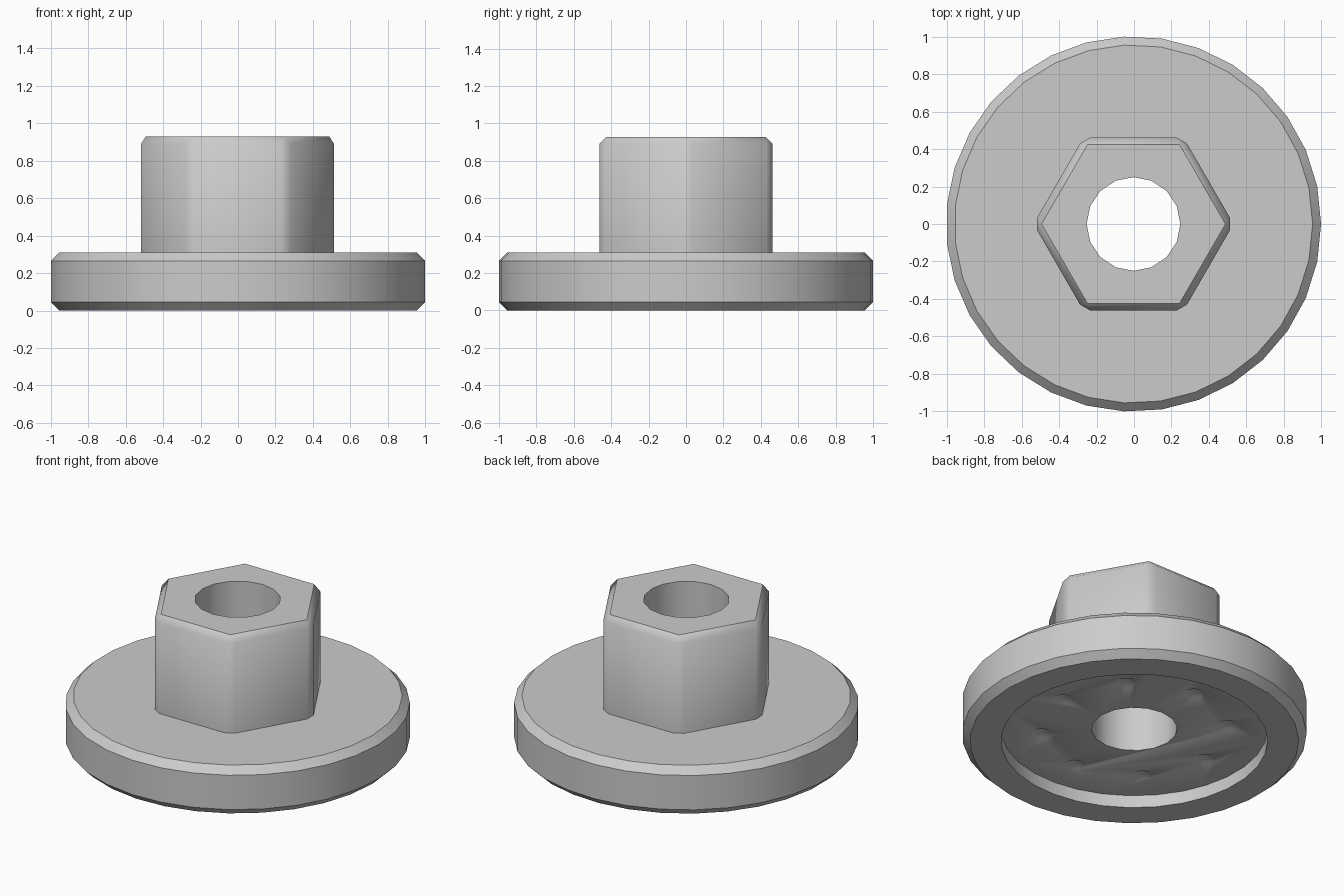
import bpy
import bmesh
from math import cos, sin, pi, radians

CENTRE_X = -0.0026  # the odd-sided flange is slightly asymmetric in x

if "Cube" in bpy.data.objects:
    bpy.data.objects.remove(bpy.data.objects["Cube"], do_unlink=True)

grey = bpy.data.materials.new("plain grey")
grey.use_nodes = True
grey.diffuse_color = (0.6, 0.6, 0.6, 1)
grey.node_tree.nodes["Principled BSDF"].inputs["Base Color"].default_value = (0.6, 0.6, 0.6, 1)


def add_prism(bm, sides, r0, r1, z0, z1, at=(0, 0)):
    """Closed prism, or a cone when r1 is zero."""
    def ring(r, z):
        return [bm.verts.new((CENTRE_X + at[0] + r * cos(2 * pi * i / sides),
                              at[1] + r * sin(2 * pi * i / sides), z))
                for i in range(sides)]
    low = ring(r0, z0)
    bm.faces.new(low[::-1])
    if r1 > 0:
        high = ring(r1, z1)
        bm.faces.new(high)
    else:
        tip = bm.verts.new((CENTRE_X + at[0], at[1], z1))
    for i in range(sides):
        j = (i + 1) % sides
        if r1 > 0:
            bm.faces.new((low[i], low[j], high[j], high[i]))
        else:
            bm.faces.new((low[i], low[j], tip))


def bevel(bm, edges, width):
    bmesh.ops.bevel(bm, geom=edges, offset=width, offset_type='OFFSET',
                    segments=1, profile=0.5, affect='EDGES')


def finish(bm, name):
    bmesh.ops.recalc_face_normals(bm, faces=bm.faces[:])
    mesh = bpy.data.meshes.new(name)
    bm.to_mesh(mesh)
    bm.free()
    mesh.materials.append(grey)
    obj = bpy.data.objects.new(name, mesh)
    bpy.context.scene.collection.objects.link(obj)
    return obj


def combine(target, other, operation):
    mod = target.modifiers.new(operation.lower(), 'BOOLEAN')
    mod.operation = operation
    mod.solver = 'EXACT'
    mod.object = other
    bpy.context.view_layer.objects.active = target
    bpy.ops.object.modifier_apply(modifier=mod.name)
    bpy.data.objects.remove(other, do_unlink=True)


# Round flange, chamfered on both rims
bm = bmesh.new()
add_prism(bm, 31, 1.0013, 1.0013, 0, 0.31)
rims = [e for e in bm.edges if abs(e.verts[0].co.z - e.verts[1].co.z) < 0.001]
bevel(bm, rims, 0.045)
body = finish(bm, "flanged_hex_hub")

# Hexagonal boss, chamfered on the top and the upright corners
bm = bmesh.new()
add_prism(bm, 6, 0.534, 0.534, 0.2, 0.928)
upper = [e for e in bm.edges if max(v.co.z for v in e.verts) > 0.9]
bevel(bm, upper, 0.0375)
combine(body, finish(bm, "hex_boss"), 'UNION')

# Shallow recess in the underside
bm = bmesh.new()
add_prism(bm, 31, 0.775, 0.775, -0.1, 0.08)
combine(body, finish(bm, "recess_cutter"), 'DIFFERENCE')

# Central bore
bm = bmesh.new()
add_prism(bm, 16, 0.25, 0.25, -0.2, 1.2)
combine(body, finish(bm, "bore_cutter"), 'DIFFERENCE')

# Ring of conical dimples in the recess floor
bm = bmesh.new()
for k in range(8):
    a = k * pi / 4
    add_prism(bm, 16, 0.082, 0, 0.06, 0.115, (0.54 * cos(a), 0.54 * sin(a)))
combine(body, finish(bm, "dimple_cutter"), 'DIFFERENCE')

# Smooth round walls, keep the chamfers crisp
bpy.ops.object.select_all(action='DESELECT')
body.select_set(True)
bpy.context.view_layer.objects.active = body
bpy.ops.object.shade_smooth_by_angle(angle=radians(35))
